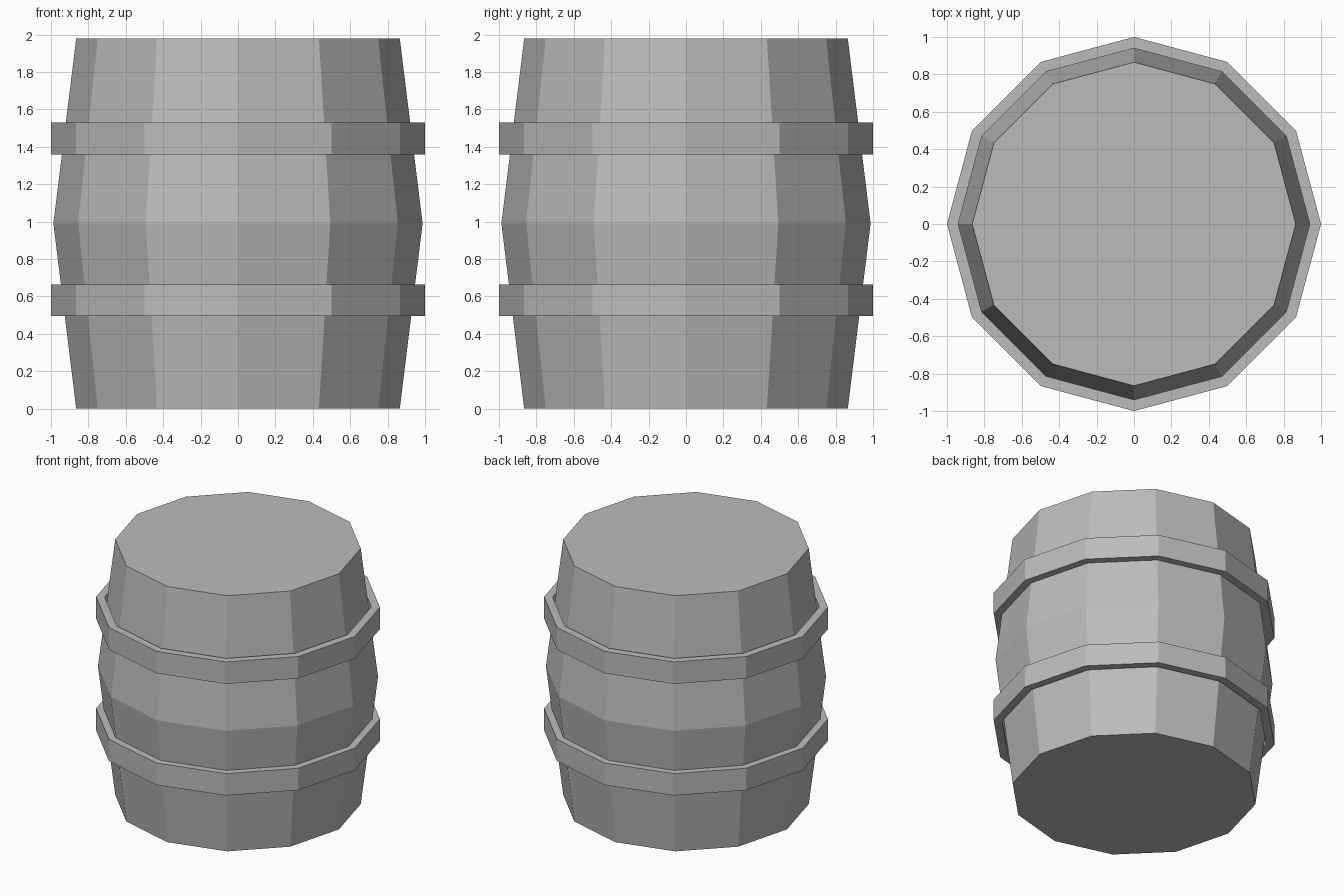
import bpy, bmesh
from math import cos, sin, tau

SIDES = 12

cube = bpy.data.objects.get("Cube")
if cube:
    bpy.data.objects.remove(cube, do_unlink=True)

grey = bpy.data.materials.new("plain grey")
grey.use_nodes = True
colour = (0.5, 0.5, 0.5, 1)
grey.diffuse_color = colour
grey.node_tree.nodes["Principled BSDF"].inputs["Base Color"].default_value = colour


def lathe(name, profile, closed):
    """Spin (radius, z) points around z; closed joins the last ring to the first,
    otherwise both ends are capped."""
    bm = bmesh.new()
    rings = [[bm.verts.new((r * cos(tau * i / SIDES), r * sin(tau * i / SIDES), z))
              for i in range(SIDES)] for r, z in profile]
    pairs = list(zip(rings, rings[1:]))
    if closed:
        pairs.append((rings[-1], rings[0]))
    else:
        bm.faces.new(rings[0])
        bm.faces.new(rings[-1])
    for low, high in pairs:
        for i in range(SIDES):
            j = (i + 1) % SIDES
            bm.faces.new((low[i], low[j], high[j], high[i]))
    bmesh.ops.recalc_face_normals(bm, faces=bm.faces)
    mesh = bpy.data.meshes.new(name)
    bm.to_mesh(mesh)
    bm.free()
    mesh.materials.append(grey)
    obj = bpy.data.objects.new(name, mesh)
    bpy.context.collection.objects.link(obj)
    return obj


# Bulging body with flat lids
lathe("barrel_body", [(0.865, 0), (0.987, 0.99), (0.865, 1.98)], closed=False)

# Two straight hoops
for name, z in (("lower_hoop", 0.495), ("upper_hoop", 1.36)):
    top = z + 0.17
    lathe(name, [(0.94, z), (1, z), (1, top), (0.94, top)], closed=True)
